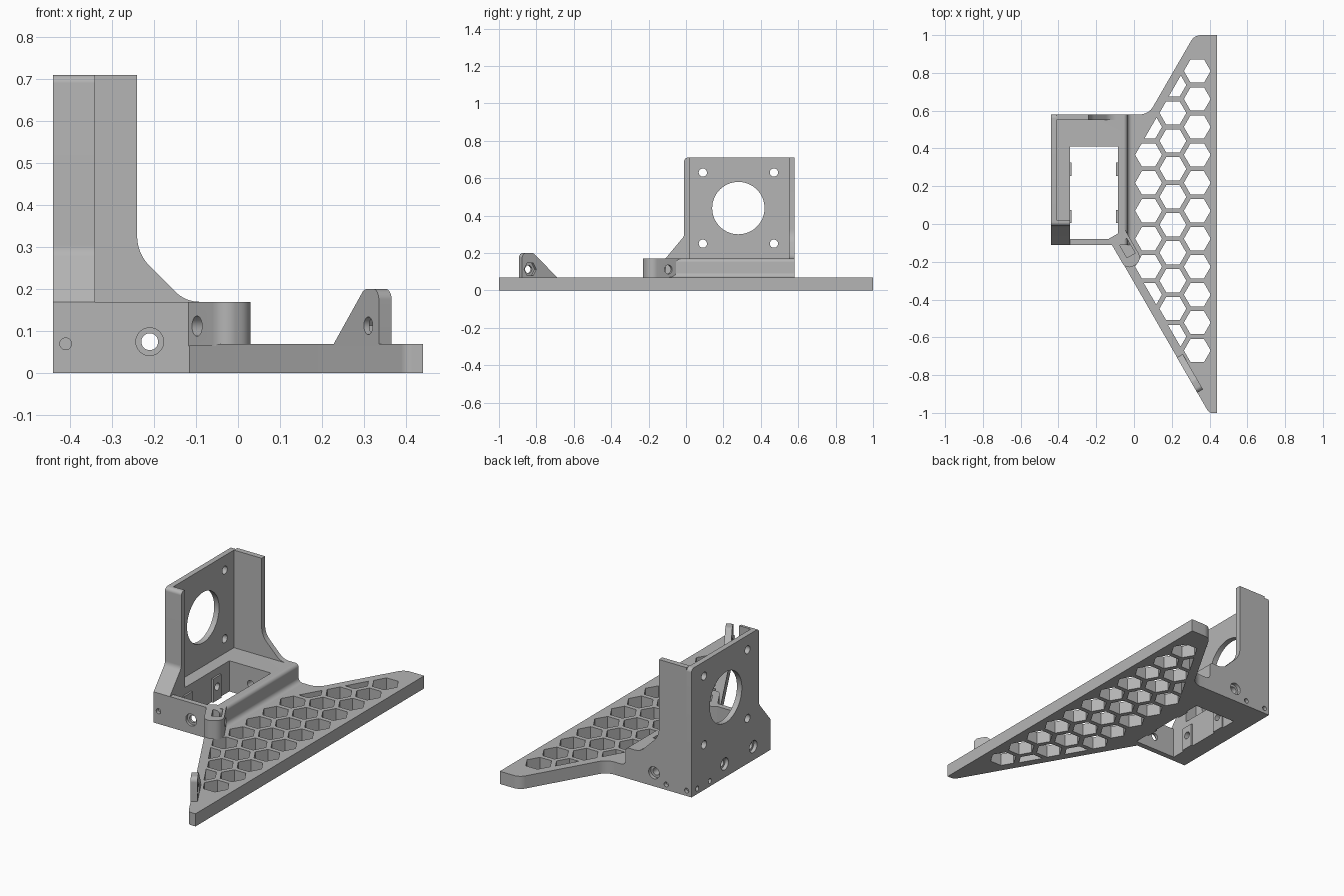
import bpy, bmesh, math
from mathutils import Vector, Matrix

cube = bpy.data.objects.get("Cube")
if cube:
    bpy.data.objects.remove(cube)

grey = bpy.data.materials.new("plain grey plastic")
grey.use_nodes = True
COLOUR = (0.46, 0.46, 0.46, 1)
grey.diffuse_color = COLOUR
grey.node_tree.nodes["Principled BSDF"].inputs["Base Color"].default_value = COLOUR

# Slanted front edge: direction along it, and the inward normal
D = Vector((0.5, -0.866, 0))
N = Vector((0.866, 0.5, 0))
O = Vector((0.31, -0.85, 0))
UP = Vector((0, 0, 1))


def frame(u, v, w, origin=(0, 0, 0)):
    m = Matrix((u, v, w)).transposed().to_4x4()
    m.translation = origin
    return m


X, Y = Vector((1, 0, 0)), Vector((0, 1, 0))
ALONG_Z = frame(X, Y, UP)
ALONG_X = frame(Y, UP, X)
ALONG_Y = frame(X, UP, Y)
EDGE_SIDE = frame(D, UP, N, O)    # profile stands on the slanted edge
EDGE_PLAN = frame(D, N, UP, O)    # plan turned to the slanted edge


def rounded(points, steps=8):
    """Replace every corner given as (x, y, radius) by an arc."""
    out = []
    for i, p in enumerate(points):
        c = Vector(p[:2])
        if len(p) < 3:
            out.append(c)
            continue
        a = (Vector(points[i - 1][:2]) - c).normalized()
        b = (Vector(points[(i + 1) % len(points)][:2]) - c).normalized()
        half = a.angle(b) / 2
        centre = c + (a + b).normalized() * p[2] / math.sin(half)
        reach = p[2] / math.tan(half)
        start, end = c + a * reach - centre, c + b * reach - centre
        for k in range(steps + 1):
            d = start.lerp(end, k / steps).normalized()
            out.append(centre + d * p[2])
    return out


def prism(name, points, axes, lo, hi):
    bm = bmesh.new()
    low = [bm.verts.new(axes @ Vector((p[0], p[1], lo))) for p in points]
    high = [bm.verts.new(axes @ Vector((p[0], p[1], hi))) for p in points]
    bm.faces.new(low)
    bm.faces.new(high)
    for i in range(len(points)):
        bm.faces.new((low[i - 1], low[i], high[i], high[i - 1]))
    bmesh.ops.recalc_face_normals(bm, faces=bm.faces[:])
    mesh = bpy.data.meshes.new(name)
    bm.to_mesh(mesh)
    bm.free()
    mesh.materials.append(grey)
    obj = bpy.data.objects.new(name, mesh)
    bpy.context.collection.objects.link(obj)
    return obj


def ring(u, v, r, sides=32):
    return [(u + r * math.cos(math.tau * i / sides),
             v + r * math.sin(math.tau * i / sides)) for i in range(sides)]


def rect(u0, u1, v0, v1):
    return [(u0, v0), (u1, v0), (u1, v1), (u0, v1)]


def cut(obj, cutters):
    """Subtract prisms given as (points, axes, lo, hi)."""
    helpers = [prism("cutter", *c) for c in cutters]
    for h in helpers:
        h.hide_render = True
        mod = obj.modifiers.new("cut", 'BOOLEAN')
        mod.object, mod.operation, mod.solver = h, 'DIFFERENCE', 'EXACT'
    bpy.context.view_layer.update()
    done = obj.evaluated_get(bpy.context.evaluated_depsgraph_get())
    mesh = bpy.data.meshes.new_from_object(done)
    obj.modifiers.clear()
    obj.data = mesh
    for h in helpers:
        bpy.data.objects.remove(h)


def clip(points, origin, normal):
    """Keep the side of a polygon that the normal points to."""
    out = []
    for i, q in enumerate(points):
        p = points[i - 1]
        dp, dq = (p - origin).dot(normal), (q - origin).dot(normal)
        if dp * dq < 0:
            out.append(p.lerp(q, dp / (dp - dq)))
        if dq >= 0:
            out.append(q)
    return out


# Honeycomb wing plate
plate = prism("wing_plate", rounded([
    (0.44, 1), (0.44, -1), (0.397, -1, 0.03), (-0.115, -0.11), (-0.005, -0.11),
    (-0.005, 0.58), (0.077, 0.58, 0.08), (0.32, 1, 0.06)]), ALONG_Z, 0, 0.07)
n_front, n_back = N.to_2d(), Vector((0.866, -0.5))
border = 0.045
cells = []
for x, top, count in ((0.335, 0.81, 11), (0.206, 0.736, 10), (0.077, 0.514, 7)):
    for k in range(count):
        cell = [Vector(p) for p in ring(x, top - 0.148 * k, 0.071, 6)]
        cell = clip(cell, O.to_2d() + n_front * border, n_front)
        cell = clip(cell, Vector((0.1, 0.62)) + n_back * border, n_back)
        cells.append((cell, ALONG_Z, -0.1, 0.2))
cut(plate, cells)

# Box frame with a window, bolt holes and small blind holes
box = prism("box_frame", rounded([
    (-0.44, 0), (-0.44, 0.17), (-0.035, 0.17, 0.02), (-0.035, 0.07, 0.025),
    (-0.005, 0.07), (-0.005, 0)]), ALONG_Y, -0.11, 0.58)
holes = [(rect(-0.34, -0.085, -0.08, 0.41), ALONG_Z, -0.1, 0.3)]
for y in (0.04, 0.29):
    holes += [(ring(y, 0.075, 0.02), ALONG_X, -0.5, -0.3),
              (ring(y, 0.075, 0.033), ALONG_X, -0.5, -0.42)]
holes += [(ring(-0.21, 0.075, 0.02), ALONG_Y, -0.2, 0.7),
          (ring(-0.21, 0.075, 0.033), ALONG_Y, -0.2, -0.095),
          (ring(-0.21, 0.075, 0.033), ALONG_Y, 0.56, 0.7),
          (ring(-0.41, 0.07, 0.014), ALONG_Y, -0.2, -0.09)]
holes += [(ring(x, 0.03, 0.013), ALONG_Y, 0.56, 0.7) for x in (-0.41, -0.285)]
holes += [(ring(y, 0.03, 0.013), ALONG_X, -0.5, -0.42) for y in (0.53, 0.42)]
cut(box, holes)

# Guide pads inside the window
for y in (0.04, 0.29):
    for side, x in (("right", -0.34), ("left", -0.095)):
        pad = prism(side + "_guide_pad", rect(x, x + 0.01, y - 0.035, y + 0.035),
                    ALONG_Z, 0, 0.13)
        cut(pad, [(ring(y, 0.075, 0.02), ALONG_X, -0.5, 0)])

# Motor mounting plate with its front flange and back wall
motor = prism("motor_plate", rounded([
    (-0.11, 0.17), (-0.01, 0.29, 0.04), (-0.01, 0.71, 0.02),
    (0.58, 0.71, 0.02), (0.58, 0.17)]), ALONG_X, -0.44, -0.41)
bolts = [(ring(y, z, 0.022), ALONG_X, -0.5, -0.3)
         for y in (0.09, 0.47) for z in (0.25, 0.63)]
cut(motor, bolts + [(ring(0.28, 0.44, 0.14, 64), ALONG_X, -0.5, -0.3)])
prism("front_flange", rounded([
    (-0.11, 0.17), (-0.01, 0.29, 0.04), (-0.01, 0.71, 0.02),
    (0.02, 0.71), (0.02, 0.17)]), ALONG_X, -0.41, -0.34)
prism("back_wall", rounded([
    (-0.41, 0.16), (-0.41, 0.71), (-0.24, 0.71), (-0.24, 0.285, 0.1),
    (-0.125, 0.17, 0.08), (-0.07, 0.17), (-0.07, 0.16)]), ALONG_Y, 0.55, 0.58)

# Corner boss with a nut slot and a cross hole
boss = prism("corner_boss", rounded([
    (-0.89, 0), (-0.70, 0, 0.04), (-0.70, 0.1, 0.045), (-0.89, 0.1)]),
    EDGE_PLAN, 0.065, 0.17)
cut(boss, [(rect(-0.845, -0.755, 0.035, 0.085), EDGE_PLAN, 0.075, 0.3),
           (ring(-0.815, 0.112, 0.024), EDGE_SIDE, -0.1, 0.2)])

# Upright tab at the front tip with a hexagonal nut pocket
tab = prism("front_tab", rounded([
    (-0.17, 0.065), (-0.02, 0.2, 0.03), (0.05, 0.2, 0.025), (0.05, 0.065)]),
    EDGE_SIDE, 0, 0.035)
cut(tab, [(ring(0, 0.113, 0.021), EDGE_SIDE, -0.1, 0.2),
          (ring(0, 0.113, 0.038, 6), EDGE_SIDE, 0.015, 0.2)])

# Smooth the arcs, keep the edges sharp
bpy.ops.object.select_all(action='DESELECT')
for obj in bpy.context.collection.objects:
    if obj.type == 'MESH' and grey.name in obj.data.materials:
        obj.select_set(True)
        bpy.context.view_layer.objects.active = obj
bpy.ops.object.shade_smooth_by_angle(angle=math.radians(30))
